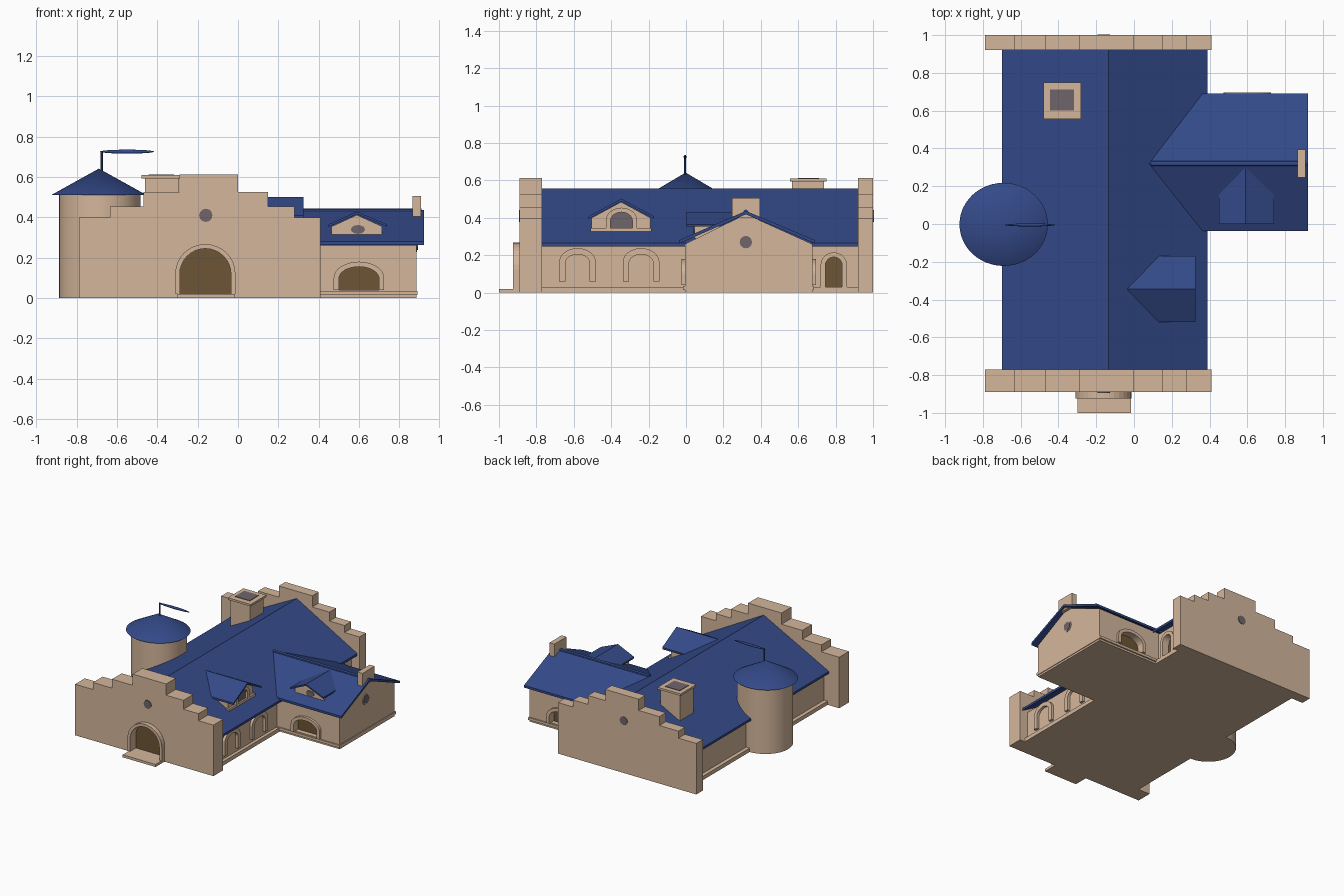
import bpy, bmesh, math
from mathutils import Vector

if "Cube" in bpy.data.objects:
    bpy.data.objects.remove(bpy.data.objects["Cube"])


def material(name, rgb):
    m = bpy.data.materials.new(name)
    m.diffuse_color = (*rgb, 1)
    m.use_nodes = True
    m.node_tree.nodes["Principled BSDF"].inputs["Base Color"].default_value = m.diffuse_color
    return m


STONE = material("sandstone", (0.66, 0.47, 0.33))
BLUE = material("blue_roof", (0.034, 0.068, 0.25))
BROWN = material("brown_wood", (0.15, 0.09, 0.035))
GREY = material("grey_opening", (0.16, 0.13, 0.15))


def prism(name, prof, axis, lo, hi, mat):
    """Extrude a 2D profile along x (profile y,z), y (profile x,z) or z (profile x,y)."""
    def at(p, d):
        return {"x": (d, p[0], p[1]), "y": (p[0], d, p[1]), "z": (p[0], p[1], d)}[axis]
    bm = bmesh.new()
    a = [bm.verts.new(at(p, lo)) for p in prof]
    b = [bm.verts.new(at(p, hi)) for p in prof]
    n = len(prof)
    bm.faces.new(a)
    bm.faces.new(b[::-1])
    for i in range(n):
        bm.faces.new((a[i], b[i], b[(i + 1) % n], a[(i + 1) % n]))
    bmesh.ops.recalc_face_normals(bm, faces=bm.faces)
    me = bpy.data.meshes.new(name)
    bm.to_mesh(me)
    bm.free()
    me.materials.append(mat)
    ob = bpy.data.objects.new(name, me)
    bpy.context.collection.objects.link(ob)
    return ob


def box(name, x, y, z, mat):
    return prism(name, [(x[0], y[0]), (x[1], y[0]), (x[1], y[1]), (x[0], y[1])], "z", z[0], z[1], mat)


def smooth(ob):
    bpy.ops.object.select_all(action="DESELECT")
    ob.select_set(True)
    bpy.context.view_layer.objects.active = ob
    bpy.ops.object.shade_smooth_by_angle(angle=math.radians(35))


def ellipse(cx, cy, rx, ry, n=32):
    return [(cx + rx * math.cos(2 * math.pi * i / n), cy + ry * math.sin(2 * math.pi * i / n)) for i in range(n)]


def arch(c, base, half, top, rise):
    spring = top - rise
    curve = [(c + half * math.cos(math.pi * i / 16), spring + rise * math.sin(math.pi * i / 16)) for i in range(17)]
    return [(c + half, base)] + curve + [(c - half, base)]


def gable_roof(name, axis, c, h1, h2, eave, ridge, t, lo, hi):
    prof = [(c - h1, eave), (c, ridge), (c + h2, eave), (c + h2, eave - t), (c, ridge - t), (c - h1, eave - t)]
    return prism(name, prof, axis, lo, hi, BLUE)


def cut(target, prof, axis, lo, hi):
    cutter = prism("cutter", prof, axis, lo, hi, STONE)
    cutter.hide_render = True
    mod = target.modifiers.new("recess", "BOOLEAN")
    mod.operation = "DIFFERENCE"
    mod.object = cutter
    bpy.context.view_layer.objects.active = target
    bpy.ops.object.modifier_apply(modifier=mod.name)
    bpy.data.objects.remove(cutter)


def opening(name, axis, wall, out, c, base, half, top, rise, band, wallob=None, proud=0.02):
    """Arched frame on a wall plane; with wallob also a recess with a wooden panel."""
    inner, outer = arch(c, base, half, top, rise), arch(c, base, half + band, top + band, rise + band * 0.8)
    prism(name + "_frame", outer + inner[::-1], axis, wall - out * 0.01, wall + out * proud, STONE)
    if wallob:
        cut(wallob, inner, axis, wall - out * 0.04, wall + out * 0.05)
        prism(name + "_panel", inner, axis, wall - out * 0.045, wall - out * 0.037, BROWN)


# Main hall walls, plinth and roof
hall = prism("hall_walls", [(-0.66, 0), (0.34, 0), (0.34, 0.25), (-0.135, 0.53), (-0.66, 0.25)], "y", -0.8, 0.95, STONE)
box("hall_plinth", (-0.69, 0.365), (-0.8, 0.95), (0, 0.03), STONE)
gable_roof("hall_roof", "y", -0.135, 0.565, 0.525, 0.265, 0.556, 0.018, -0.8, 0.95)

# Stepped gable walls at both ends
steps = [(-0.79, 0), (0.41, 0), (0.41, 0.40), (0.28, 0.40), (0.28, 0.455), (0.15, 0.455), (0.15, 0.525),
         (0.0, 0.525), (0.0, 0.613), (-0.29, 0.613), (-0.29, 0.525), (-0.47, 0.525), (-0.47, 0.455),
         (-0.635, 0.455), (-0.635, 0.40), (-0.79, 0.40)]
front_gable = prism("front_gable_wall", steps, "y", -0.89, -0.77, STONE)
prism("back_gable_wall", steps, "y", 0.92, 1.0, STONE)
for name, y in (("front_round_window", -0.894), ("back_round_window", 0.996)):
    prism(name, ellipse(-0.16, 0.41, 0.033, 0.033, 12), "y", y, y + 0.008, GREY)

# Front door and step
opening("front_door", "y", -0.89, -1, -0.162, 0.02, 0.127, 0.245, 0.127, 0.022, front_gable, 0.035)
box("front_step", (-0.30, -0.015), (-1.0, -0.88), (0, 0.02), STONE)

# Arched niches and side door on the hall's right wall
for i, y in enumerate((-0.58, -0.24)):
    opening(f"hall_niche_{i}", "x", 0.34, 1, y, 0.06, 0.065, 0.205, 0.05, 0.033)
opening("side_door", "x", 0.34, 1, 0.79, 0.03, 0.045, 0.19, 0.045, 0.025, hall)

# Right wing
wing = prism("wing_walls", [(-0.005, 0), (0.675, 0), (0.675, 0.26), (0.32, 0.42), (-0.005, 0.26)], "x", 0.3, 0.885, STONE)
box("wing_plinth", (0.3, 0.89), (-0.015, 0.685), (0.015, 0.035), STONE)
gable_roof("wing_roof", "x", 0.32, 0.357, 0.37, 0.28, 0.437, 0.018, 0.07, 0.922)
prism("wing_ridge", ellipse(0.32, 0.432, 0.014, 0.012, 10), "x", 0.09, 0.91, BLUE)
box("wing_chimney", (0.865, 0.908), (0.245, 0.395), (0.40, 0.505), STONE)
opening("wing_front_window", "y", -0.005, -1, 0.60, 0.04, 0.10, 0.155, 0.06, 0.025, wing)
opening("wing_back_window", "y", 0.675, 1, 0.60, 0.04, 0.10, 0.155, 0.06, 0.025, wing)
ring = ellipse(0.32, 0.27, 0.042, 0.042, 16)
prism("wing_round_frame", ring, "x", 0.875, 0.889, STONE)
prism("wing_round_window", ellipse(0.32, 0.27, 0.033, 0.033, 16), "x", 0.886, 0.892, GREY)

# Hall dormer, facing right
prism("hall_dormer_wall", [(-0.505, 0.30), (-0.19, 0.30), (-0.19, 0.40), (-0.347, 0.485), (-0.505, 0.40)],
      "x", 0.0, 0.265, STONE)
gable_roof("hall_dormer_roof", "x", -0.345, 0.175, 0.175, 0.408, 0.502, 0.014, -0.045, 0.325)
box("hall_dormer_sill", (0.2, 0.28), (-0.51, -0.185), (0.325, 0.345), STONE)
opening("hall_dormer_window", "x", 0.265, 1, -0.345, 0.345, 0.058, 0.43, 0.045, 0.024)
prism("hall_dormer_glass", arch(-0.345, 0.345, 0.058, 0.43, 0.045), "x", 0.262, 0.268, GREY)

# Wing dormer, facing front
prism("wing_dormer_wall", [(0.465, 0.29), (0.715, 0.29), (0.715, 0.355), (0.59, 0.412), (0.465, 0.355)],
      "y", 0.045, 0.25, STONE)
gable_roof("wing_dormer_roof", "y", 0.59, 0.14, 0.15, 0.365, 0.428, 0.012, 0.0, 0.295)
prism("wing_dormer_window", ellipse(0.595, 0.34, 0.035, 0.022, 12), "y", 0.041, 0.049, GREY)

# Round tower with cone roof and weather vane
smooth(prism("tower_wall", ellipse(-0.685, 0, 0.202, 0.198, 48), "z", 0, 0.52, STONE))
bpy.ops.mesh.primitive_cone_add(vertices=48, radius1=1, radius2=0, depth=1, location=(-0.69, -0.002, 0.577))
cone = bpy.context.object
cone.name = "tower_roof"
cone.scale = (0.234, 0.22, 0.13)
cone.data.materials.append(BLUE)
smooth(cone)
smooth(prism("vane_pole", ellipse(-0.676, -0.005, 0.006, 0.006, 10), "z", 0.62, 0.73, BLUE))
bpy.ops.mesh.primitive_uv_sphere_add(segments=16, ring_count=8, radius=1, location=(-0.55, -0.005, 0.726))
vane = bpy.context.object
vane.name = "weather_vane"
vane.scale = (0.135, 0.008, 0.01)
vane.data.materials.append(BLUE)
smooth(vane)

# Main chimney with cap and flue
box("chimney_stack", (-0.462, -0.293), (0.568, 0.737), (0.3, 0.60), STONE)
box("chimney_cap", (-0.478, -0.28), (0.557, 0.75), (0.593, 0.609), STONE)
box("chimney_flue", (-0.445, -0.318), (0.60, 0.712), (0.605, 0.613), GREY)
